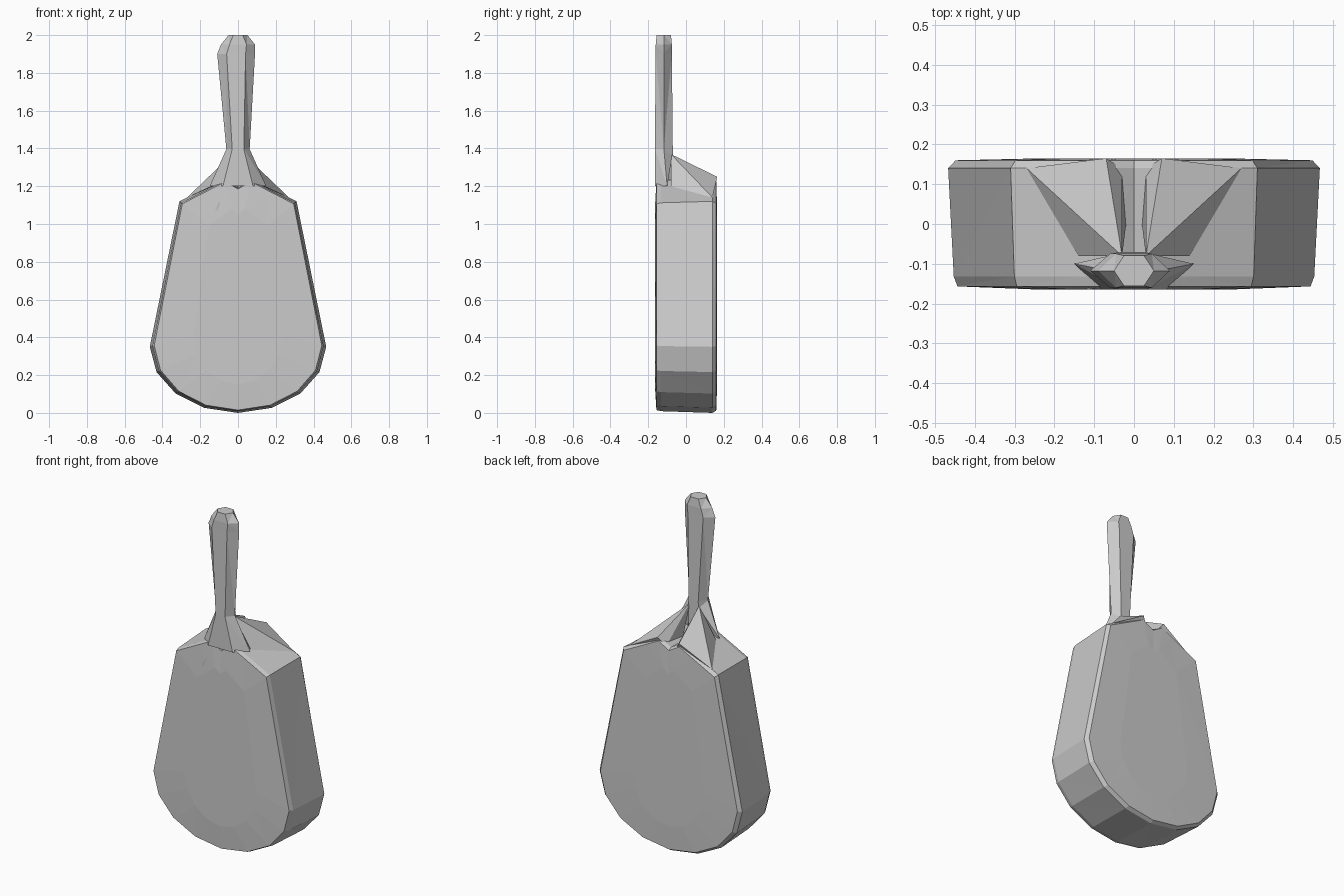
import bpy, bmesh
from math import sin, cos, pi

cube = bpy.data.objects.get("Cube")
if cube:
    bpy.data.objects.remove(cube)

GREY = (0.6, 0.6, 0.6, 1)
mat = bpy.data.materials.new("stone grey")
mat.use_nodes = True
mat.diffuse_color = GREY
mat.node_tree.nodes["Principled BSDF"].inputs["Base Color"].default_value = GREY

FRONT = -0.165
BACK = 0.165
NECK_BACK = -0.07
WIDEST = 0.35
SHOULDER = 1.2


def finish(name, bm):
    bmesh.ops.recalc_face_normals(bm, faces=bm.faces[:])
    mesh = bpy.data.meshes.new(name)
    bm.to_mesh(mesh)
    bm.free()
    mesh.materials.append(mat)
    obj = bpy.data.objects.new(name, mesh)
    bpy.context.collection.objects.link(obj)


def loft(name, rings):
    """Skin matching rings of points, close both ends, split into triangles."""
    bm = bmesh.new()
    rows = [[bm.verts.new(point) for point in ring] for ring in rings]
    for lower, upper in zip(rows, rows[1:]):
        for i in range(len(lower)):
            bm.faces.new((lower[i - 1], lower[i], upper[i], upper[i - 1]))
    bm.faces.new(rows[0])
    bm.faces.new(rows[-1])
    bmesh.ops.triangulate(bm, faces=bm.faces[:])
    finish(name, bm)


def hull(name, points):
    """Faceted solid wrapped around a few corner points."""
    bm = bmesh.new()
    for point in points:
        bm.verts.new(point)
    bmesh.ops.convex_hull(bm, input=bm.verts[:])
    loose = [v for v in bm.verts if not v.link_faces]
    bmesh.ops.delete(bm, geom=loose, context='VERTS')
    finish(name, bm)


# Body: half-ellipse bottom, tapering sides and sloping shoulders
half_width = 0.467
bottom = [(half_width * cos(a), WIDEST * (1 - sin(a)))
          for a in [pi * step / 8 for step in range(9)]]
shoulders = [(0.31, 1.12), (0.15, SHOULDER), (0.07, 1.24)]
left_top = [(-x, z) for x, z in shoulders]
right_top = [(x, z) for x, z in reversed(shoulders)]
outline = bottom + left_top + [(0, SHOULDER)] + right_top


def body_ring(y, inset):
    """Outline drawn in towards the middle of the face."""
    middle = 0.6
    return [(x * (1 - inset), y, z + (middle - z) * inset / 2) for x, z in outline]


front_rim = FRONT * 0.95
back_rim = BACK * 0.85
loft("body", [body_ring(FRONT, 0.5), body_ring(front_rim, 0.05),
              body_ring(FRONT * 0.8, 0.03), body_ring(back_rim, 0),
              body_ring(BACK * 0.97, 0.04), body_ring(BACK, 0.5)])

# Handle: six-sided bar, narrow at the neck, widening, with a cropped top
handle_mid = (FRONT + NECK_BACK) / 2
handle_depth = (NECK_BACK - FRONT) / 2


def handle_ring(height, width, shift, depth):
    ring = []
    for step in range(6):
        a = step * pi / 3
        y = handle_mid + depth * sin(a) / sin(pi / 3)
        ring.append((shift + width * cos(a), y, height))
    return ring


loft("handle", [handle_ring(SHOULDER, 0.07, 0, handle_depth),
                handle_ring(1.4, 0.062, 0, handle_depth),
                handle_ring(1.9, 0.1, -0.01, handle_depth * 0.9),
                handle_ring(1.95, 0.09, 0, handle_depth * 0.9),
                handle_ring(2, 0.05, 0, handle_depth * 0.8)])

# Neck: flare spreading from the handle onto the shoulders
flare = []
for side in (-1, 1):
    flare += [(side * 0.06, handle_mid, 1.4), (side * 0.03, FRONT, 1.4),
              (side * 0.15, -0.1, SHOULDER), (side * 0.08, FRONT, SHOULDER),
              (side * 0.02, NECK_BACK, 1.38)]
hull("neck_flare", flare)

# Buttress ridges running back from the neck, with a valley between
for side, label in ((1, "left"), (-1, "right")):
    crest = [(0.03, -0.08, 1.37), (0.05, 0.03, 1.3), (0.07, BACK, 1.25)]
    foot = [(0.14, -0.08, SHOULDER), (0.17, 0.03, 1.18), (0.27, back_rim, 1.14)]
    valley = [(0.02, 0, SHOULDER), (0.03, back_rim, SHOULDER)]
    hull(label + "_ridge", [(side * x, y, z) for x, y, z in crest + foot + valley])

# Small chip: crease on the front face below the neck
hull("front_crease", [(-0.16, front_rim, 0.96), (-0.07, front_rim, 1.15),
                      (-0.11, FRONT, 1.1), (-0.1, front_rim, 1)])
